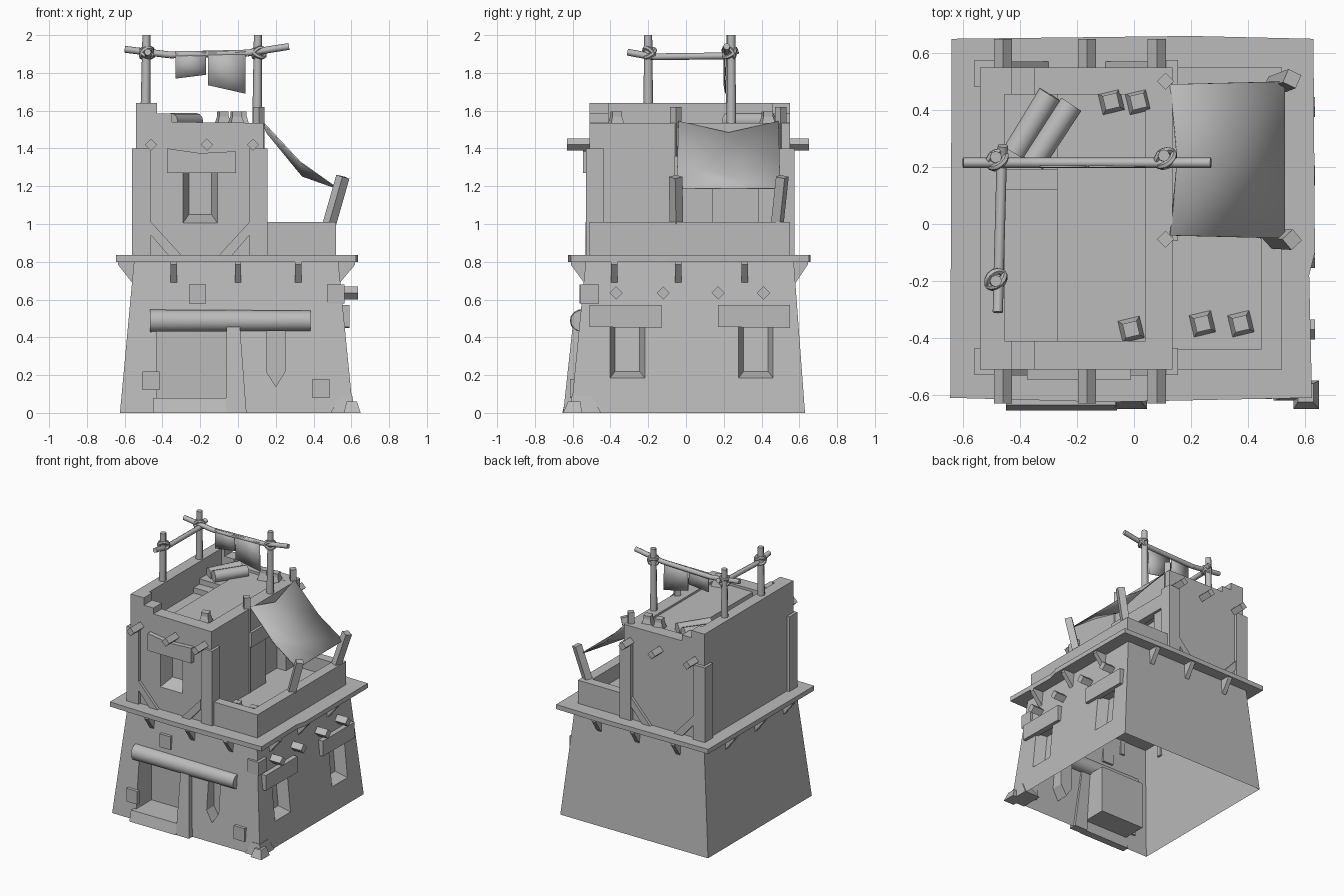
import bpy, bmesh, math
from mathutils import Vector

old = bpy.data.objects.get("Cube")
if old:
    bpy.data.objects.remove(old, do_unlink=True)

clay = bpy.data.materials.new("plain_grey")
clay.use_nodes = True
clay.diffuse_color = (0.5, 0.5, 0.5, 1)
clay.node_tree.nodes["Principled BSDF"].inputs["Base Color"].default_value = (0.5, 0.5, 0.5, 1)


def finish(name, bm):
    bmesh.ops.recalc_face_normals(bm, faces=bm.faces)
    me = bpy.data.meshes.new(name)
    bm.to_mesh(me)
    bm.free()
    ob = bpy.data.objects.new(name, me)
    bpy.context.collection.objects.link(ob)
    me.materials.append(clay)
    return ob


def loft(name, a, b):
    """Closed solid between two matching rings."""
    bm = bmesh.new()
    ra = [bm.verts.new(p) for p in a]
    rb = [bm.verts.new(p) for p in b]
    n = len(ra)
    bm.faces.new(ra)
    bm.faces.new(rb[::-1])
    for i in range(n):
        j = (i + 1) % n
        bm.faces.new((ra[i], rb[i], rb[j], ra[j]))
    return finish(name, bm)


def place(p, axis, t):
    u, v = p
    return {"x": (t, u, v), "y": (u, t, v), "z": (u, v, t)}[axis]


def prism(name, pts, axis, t0, t1, pts2=None):
    return loft(name, [place(p, axis, t0) for p in pts],
                [place(p, axis, t1) for p in (pts2 or pts)])


def rect(u0, u1, v0, v1):
    return [(u0, v0), (u1, v0), (u1, v1), (u0, v1)]


def box(name, x0, x1, y0, y1, z0, z1):
    return prism(name, rect(x0, x1, y0, y1), "z", z0, z1)


def rod(name, p, q, r, sides=10, r2=None, turn=0.0):
    p, q = Vector(p), Vector(q)
    d = (q - p).normalized()
    side = d.cross(Vector((0, 0, 1)))
    if side.length < 0.01:
        side = Vector((1, 0, 0))
    side.normalize()
    up = side.cross(d)
    ring = lambda c, s: [c + side * math.cos(turn + k * math.tau / sides) * s
                         + up * math.sin(turn + k * math.tau / sides) * s for k in range(sides)]
    ob = loft(name, ring(p, r), ring(q, r2 or r))
    if sides > 6:
        smooth(ob)
    return ob


def smooth(ob):
    bpy.ops.object.select_all(action="DESELECT")
    ob.select_set(True)
    bpy.context.view_layer.objects.active = ob
    bpy.ops.object.shade_smooth_by_angle(angle=math.radians(50))


def carve(ob, cutter):
    mod = ob.modifiers.new("recess", "BOOLEAN")
    mod.object = cutter
    mod.operation = "DIFFERENCE"
    mod.solver = "EXACT"
    bpy.context.view_layer.objects.active = ob
    bpy.ops.object.modifier_apply(modifier=mod.name)
    bpy.data.objects.remove(cutter, do_unlink=True)


def open_bottom(ob):
    bm = bmesh.new()
    bm.from_mesh(ob.data)
    floor = [f for f in bm.faces if all(v.co.z < .001 for v in f.verts)]
    bmesh.ops.delete(bm, geom=floor, context="FACES")
    bm.to_mesh(ob.data)
    bm.free()


def cloth(name, fn, n):
    bm = bmesh.new()
    g = [[bm.verts.new(fn(i / n, j / n)) for j in range(n + 1)] for i in range(n + 1)]
    for i in range(n):
        for j in range(n):
            bm.faces.new((g[i][j], g[i + 1][j], g[i + 1][j + 1], g[i][j + 1]))
    ob = finish(name, bm)
    ob.modifiers.new("thickness", "SOLIDIFY").thickness = 0.006
    smooth(ob)


# Tapered ground storey: a shell open underneath, with recessed openings
body = prism("lower_walls", rect(-.625, .61, -.61, .63), "z", 0, .81, rect(-.55, .53, -.53, .57))
carve(body, prism("cut", rect(-.43, -.06, .08, .44), "y", -.7, -.42))
slit = [(.15, .44), (.25, .44), (.25, .22), (.2, .14), (.15, .22)]
carve(body, prism("cut", slit, "y", -.65, -.5))
for y in (-.31, .37):
    outer = [(.62 - .1 * v, u, v) for u, v in rect(y - .095, y + .095, .18, .47)]
    inner = [(.53 - .1 * v, u, v) for u, v in rect(y - .065, y + .065, .22, .46)]
    carve(body, loft("cut", outer, inner))
    board = [(y - .2, .455), (y + .18, .45), (y + .18, .57), (y - .2, .57)]
    prism("side_lintel", board, "x", .545, .59)
open_bottom(body)

# Door surround and rolled shade
sill = [(-.655, 0), (-.6, 0), (-.6, .08), (-.635, .08)]
prism("door_sill", sill, "x", -.45, -.06)
prism("door_post", rect(-.065, .045, -.65, -.59), "z", 0, .46, rect(-.06, .01, -.6, -.55))
rod("rolled_shade", (-.465, -.555, .488), (.385, -.555, .488), .06, 14, .055)

# Loose wall stones and corner rubble
for x, z in ((-.215, .63), (-.46, .17), (.44, .13)):
    y = -.61 + .1 * z
    box("wall_stone", x - .045, x + .045, y - .018, y + .01, z - .05, z + .05)
box("corner_stone", .47, .565, -.56, -.46, .58, .68)
prism("rubble", rect(.56, .65, -.65, -.55), "z", 0, .06, rect(.575, .63, -.625, -.56))
prism("rubble", rect(.49, .62, -.62, -.45), "z", 0, .09, rect(.54, .605, -.605, -.5))

# Overhanging ledge and its triangular brackets
ledge = [(-.645, -.61), (-.1, -.625), (.625, -.61), (.615, -.18), (.635, -.1),
         (.63, .65), (.2, .66), (-.64, .65)]
prism("ledge", ledge, "z", .8, .835)
for c in (-.34, 0, .32):
    for edge, out in ((-.53, -.61), (.57, .645)):
        tri = [(edge * .99, .8), (out, .8), (out, .785), (edge * 1.02, .69), (edge * .99, .69)]
        prism("ledge_bracket", tri, "x", c - .017, c + .017)
for c in (-.38, -.04, .31):
    for edge, out in ((-.55, -.635), (.53, .62)):
        tri = [(edge * .99, .8), (out, .8), (out, .785), (edge * 1.02, .69), (edge * .99, .69)]
        prism("ledge_bracket", tri, "y", c - .017, c + .017)

# Upper storey
tower = box("upper_walls", -.54, .135, -.51, .55, .82, 1.43)
carve(tower, prism("cut", rect(-.295, -.105, 1.0, 1.29), "y", -.52, -.41, rect(-.26, -.14, 1.05, 1.28)))
carve(tower, prism("cut", rect(.14, .38, .9, 1.26), "x", .2, .06))
front_lintel = [(-.375, 1.27), (-.01, 1.27), (-.01, 1.385), (-.2, 1.375), (-.375, 1.4)]
prism("front_lintel", front_lintel, "y", -.545, -.5)
box("porch_lintel", .1, .155, -.06, .5, 1.25, 1.36)

# Roof parapets stepping up to the high wall
steps = [(-.54, 1.42), (.135, 1.42), (.135, 1.535), (-.35, 1.54), (-.35, 1.585),
         (-.43, 1.585), (-.43, 1.64), (-.54, 1.64)]
prism("front_parapet", steps, "y", -.51, -.41)
prism("back_parapet", steps, "y", .455, .55)
box("high_parapet", -.54, -.455, -.43, .47, 1.42, 1.64)
box("side_parapet", .04, .135, -.43, .47, 1.42, 1.535)
box("roof_platform", -.27, .05, -.42, .46, 1.42, 1.52)
box("roof_step", -.46, -.26, .12, .2, 1.42, 1.47)
box("roof_step", -.46, -.26, .19, .46, 1.42, 1.51)

# Corner pilasters, diagonal braces and roof beam ends
for y0, y1, face in ((-.53, -.435, -.515), (.48, .575, .555)):
    s = math.copysign(.02, face)
    for x0, x1, inner, d in ((-.56, -.46, -.46, 1), (.06, .155, .06, -1)):
        box("pilaster", x0, x1, y0, y1, .82, 1.4)
        brace = [(inner, 1.01), (inner, .94), (inner + d * .095, .83), (inner + d * .165, .83)]
        prism("brace", brace, "y", face - s, face + s * .8)
for x in (-.46, -.165, .08):
    rod("front_beam", (x, -.63, 1.42), (x, -.45, 1.42), .032, 4)
    rod("back_beam", (x, .5, 1.42), (x, .65, 1.42), .032, 4)
for y in (-.37, -.12, .17, .41):
    rod("side_beam", (.54, y, .635), (.635, y, .635), .035, 4)

# Terrace
box("terrace_floor", .1, .5, -.5, .54, .82, .9)
box("terrace_front_wall", .1, .52, -.51, -.44, .82, 1.01)
box("terrace_back_wall", .1, .52, .48, .55, .82, 1.01)
box("terrace_side_wall", .445, .52, -.46, .5, .82, 1.01)

# Terrace awning and its posts
for y, lean in ((-.05, -.005), (.48, .03)):
    rod("awning_post", (.475, y, .97), (.555, y + lean, 1.25), .036, 4)
    rod("wall_post", (.11, y + lean * .7, .9), (.11, y + lean * .7, 1.62), .03, 4)


def awning(u, v):
    bow = 4 * u * (1 - u)
    z = 1.545 - .5 * v + .145 * v * v - bow * (.06 + .12 * v - .18 * v * v)
    return (.13 + .4 * v + .025 * bow * (1 - v), -.04 - .01 * v + (.53 + .02 * v) * u, z)


cloth("awning", awning, 2)

# Drying rack: uprights, bent rails, knots, hung cloths
for x, y, z in ((-.49, .235, 1.5), (-.49, -.2, 1.6), (.1, .24, 1.45)):
    rod("rack_upright", (x, y, z), (x + .005, y, 2), .026, 8, .021)
rails = ([(-.6, .215, 1.925), (-.36, .215, 1.895), (.05, .215, 1.905), (.27, .215, 1.94)],
         [(-.478, -.31, 1.91), (-.475, -.18, 1.885), (-.465, .2, 1.89), (-.46, .275, 1.92)])
for path in rails:
    for p, q in zip(path, path[1:]):
        rod("rack_rail", p, q, .018, 8)
for x, y in ((-.48, .225), (-.485, -.195), (.11, .23)):
    for tilt in (.5, -.7):
        bpy.ops.mesh.primitive_torus_add(location=(x, y, 1.905), rotation=(tilt, tilt, 0),
                                         major_radius=.034, minor_radius=.012,
                                         major_segments=12, minor_segments=6)
        knot = bpy.context.object
        knot.name = "rope_knot"
        knot.data.materials.append(clay)
        smooth(knot)
for x0, x1, low0, low1 in ((-.33, -.17, 1.77, 1.79), (-.16, .04, 1.735, 1.69)):
    def hung(u, v, x0=x0, x1=x1, a=low0, b=low1):
        return (x0 + (x1 - x0) * u, .205 + .008 * u * v, 1.915 * (1 - v) + v * (a + (b - a) * u))
    cloth("hung_cloth", hung, 2)

# Rolled mats and pots
rod("rolled_mat", (-.42, .25, 1.535), (-.295, .455, 1.545), .042, 12)
rod("rolled_mat", (-.355, .215, 1.545), (-.22, .42, 1.545), .042, 12)
for x, y, z in ((-.08, .43, 1.52), (.015, .43, 1.52), (-.01, -.37, 1.52), (.24, -.35, .9), (.375, -.35, .9)):
    rod("pot_body", (x, y, z), (x, y, z + .05), .055, 4, .036, turn=.55)
    rod("pot_rim", (x, y, z + .05), (x, y, z + .075), .036, 4, turn=.55)
